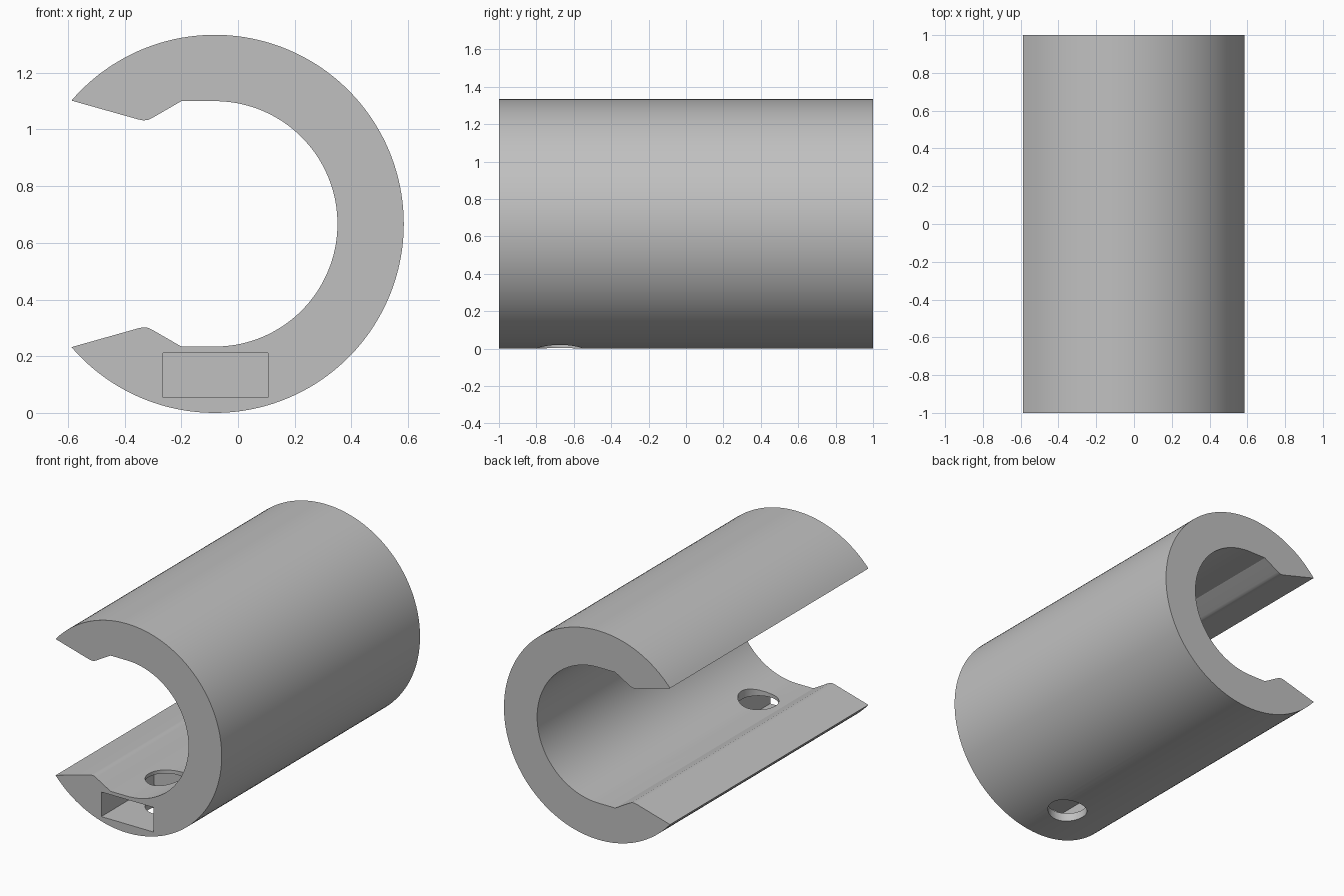
import bpy, bmesh, math

cube = bpy.data.objects.get("Cube")
if cube:
    bpy.data.objects.remove(cube)

CX, CZ = -0.082, 0.667      # axis of the tube
R_OUT, R_IN = 0.667, 0.433
HALF = 1.0                  # half length

grey = bpy.data.materials.new("plain grey")
grey.use_nodes = True
colour = (0.53, 0.53, 0.53, 1)
grey.diffuse_color = colour
grey.node_tree.nodes["Principled BSDF"].inputs["Base Color"].default_value = colour


def arc(radius, start, end, steps):
    """Points on the tube's circle, angles in degrees."""
    angles = [math.radians(start + (end - start) * i / steps) for i in range(steps + 1)]
    return [(CX + radius * math.cos(a), CZ + radius * math.sin(a)) for a in angles]


def prism(name, outline, y0, y1):
    """Extrude an x-z outline along y."""
    bm = bmesh.new()
    face = bm.faces.new([bm.verts.new((x, y0, z)) for x, z in outline])
    result = bmesh.ops.extrude_face_region(bm, geom=[face])
    moved = [v for v in result["geom"] if isinstance(v, bmesh.types.BMVert)]
    bmesh.ops.translate(bm, vec=(0, y1 - y0, 0), verts=moved)
    bmesh.ops.recalc_face_normals(bm, faces=bm.faces)
    mesh = bpy.data.meshes.new(name)
    bm.to_mesh(mesh)
    bm.free()
    mesh.materials.append(grey)
    obj = bpy.data.objects.new(name, mesh)
    bpy.context.collection.objects.link(obj)
    return obj


# C-shaped clip: outer arc, upper lip, inner arc, mirrored lower lip
TIP = 139.3
lower_lip = [(-0.2, 0.234), (-0.302, 0.293), (-0.316, 0.3), (-0.333, 0.302), (-0.35, 0.299)]
upper_lip = [(x, 2 * CZ - z) for x, z in reversed(lower_lip)]
outline = arc(R_OUT, -TIP, TIP, 120) + upper_lip + arc(R_IN, 90, -90, 72) + lower_lip
clip = prism("tube_clip", outline, -HALF, HALF)

# Rectangular slot in the front end
slot = prism("slot_cutter", [(-0.265, 0.055), (0.105, 0.055), (0.105, 0.212), (-0.265, 0.212)],
             -HALF - 0.1, -0.47)

# Round hole through the bottom wall
bpy.ops.mesh.primitive_cylinder_add(vertices=48, radius=0.119, depth=0.7, location=(-0.038, -0.675, 0.1))
hole = bpy.context.object
hole.name = "hole_cutter"
hole.data.materials.append(grey)

bpy.context.view_layer.objects.active = clip
for cutter in (slot, hole):
    mod = clip.modifiers.new(cutter.name, "BOOLEAN")
    mod.operation = "DIFFERENCE"
    mod.solver = "EXACT"
    mod.object = cutter
    bpy.ops.object.modifier_apply(modifier=mod.name)
    bpy.data.objects.remove(cutter)

# Smooth curved walls, keep edges sharp
bpy.ops.object.select_all(action="DESELECT")
clip.select_set(True)
bpy.ops.object.shade_smooth_by_angle(angle=math.radians(25))
